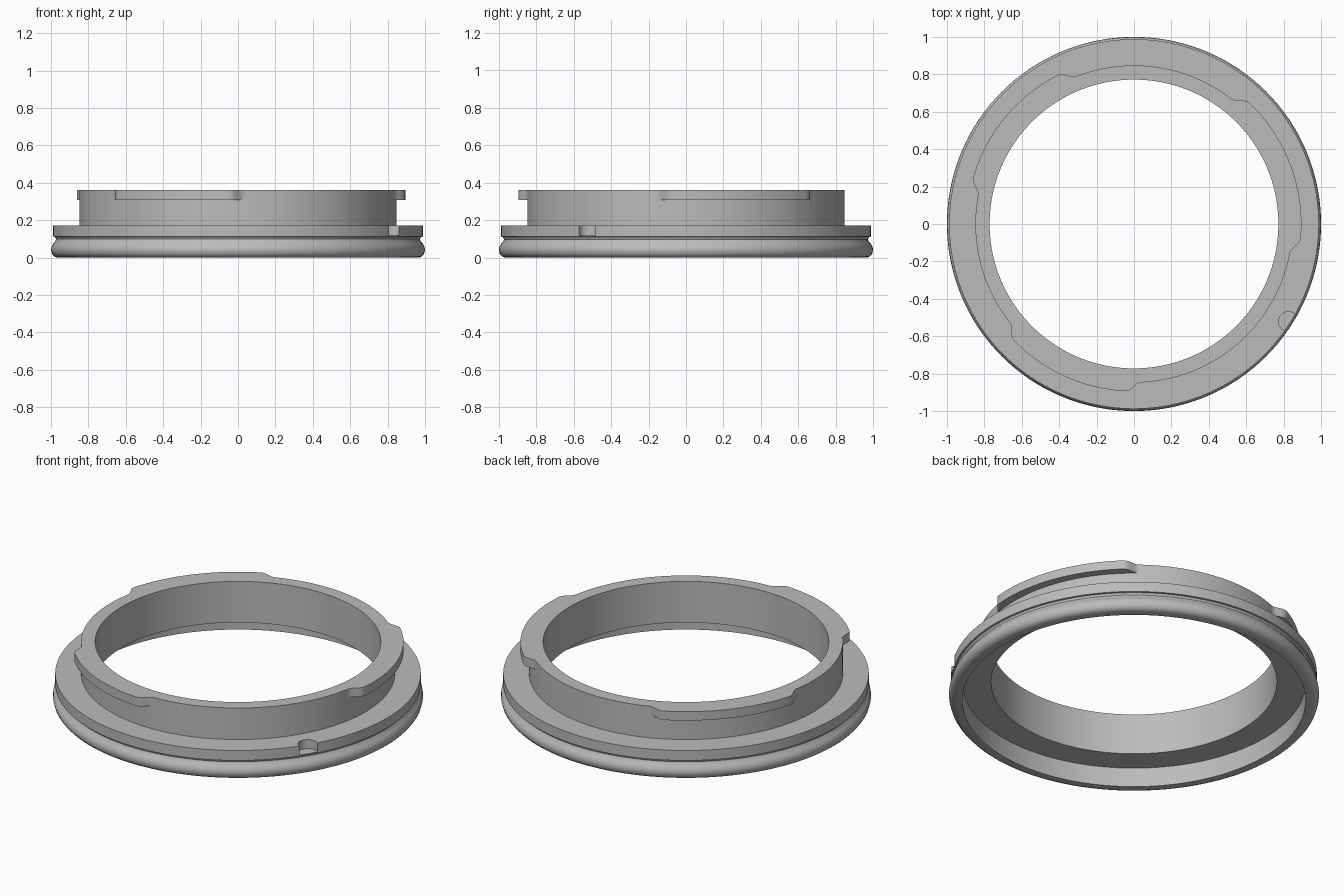
import bpy, bmesh, math

cube = bpy.data.objects.get("Cube")
if cube:
    bpy.data.objects.remove(cube)

grey = bpy.data.materials.new("plain grey")
grey.use_nodes = True
grey.diffuse_color = (0.5, 0.5, 0.5, 1)
grey.node_tree.nodes["Principled BSDF"].inputs["Base Color"].default_value = (0.5, 0.5, 0.5, 1)

SEGMENTS = 360
NECK, TAB, BORE, LIP = 0.848, 0.895, 0.772, 0.928
TOP, TAB_BASE, RECESS = 0.36, 0.307, 0.115

# Bayonet tabs: start and end angle of the full-width part, in degrees
TABS = [(-5, 46.5), (117, 164), (224, 267)]
RAMP = 5.5


def tab_radius(angle):
    """Outer radius of the upper rim, with an S-shaped ramp at each tab end."""
    for start, end in TABS:
        half = (end - start) / 2
        offset = abs((angle - start - half + 180) % 360 - 180) - half
        if offset < RAMP:
            t = max(0, offset) / RAMP
            return NECK + (TAB - NECK) * (1 + math.cos(math.pi * t)) / 2
    return NECK


def profile(angle):
    rim = tab_radius(angle)
    return [
        (LIP, 0), (0.968, 0), (0.984, 0.007), (0.995, 0.02), (1.0, 0.04),
        (0.997, 0.058), (0.988, 0.074), (0.976, 0.088), (0.973, 0.098),
        (0.978, 0.11), (0.988, 0.112), (0.988, 0.172),           # groove, flange
        (NECK, 0.172), (NECK, TAB_BASE), (rim, TAB_BASE), (rim, TOP),
        (BORE, TOP), (BORE, RECESS), (LIP, RECESS),              # bore, recess
    ]


# Ring body: section swept around z, rim radius varying with angle
bm = bmesh.new()
rings = []
for i in range(SEGMENTS):
    a = math.radians(i * 360 / SEGMENTS)
    rings.append([bm.verts.new((r * math.cos(a), r * math.sin(a), z))
                  for r, z in profile(math.degrees(a))])
for i, ring in enumerate(rings):
    after = rings[(i + 1) % SEGMENTS]
    for j in range(len(ring)):
        k = (j + 1) % len(ring)
        bm.faces.new((ring[j], after[j], after[k], ring[k]))
bmesh.ops.remove_doubles(bm, verts=bm.verts, dist=1e-5)
bmesh.ops.recalc_face_normals(bm, faces=bm.faces)
mesh = bpy.data.meshes.new("mount_ring")
bm.to_mesh(mesh)
bm.free()
body = bpy.data.objects.new("mount_ring", mesh)
bpy.context.collection.objects.link(body)
mesh.materials.append(grey)

# Round locating notch in the flange edge
bpy.ops.mesh.primitive_cylinder_add(vertices=48, radius=0.053, depth=0.1,
                                    location=(0.826, -0.522, 0.168))
cutter = bpy.context.object
cutter.name = "notch_cutter"
cutter.data.materials.append(grey)
cut = body.modifiers.new("notch", 'BOOLEAN')
cut.operation = 'DIFFERENCE'
cut.solver = 'EXACT'
cut.object = cutter

bpy.ops.object.select_all(action='DESELECT')
body.select_set(True)
bpy.context.view_layer.objects.active = body
bpy.ops.object.modifier_apply(modifier=cut.name)
bpy.data.objects.remove(cutter)
bpy.ops.object.shade_smooth_by_angle(angle=math.radians(30))
